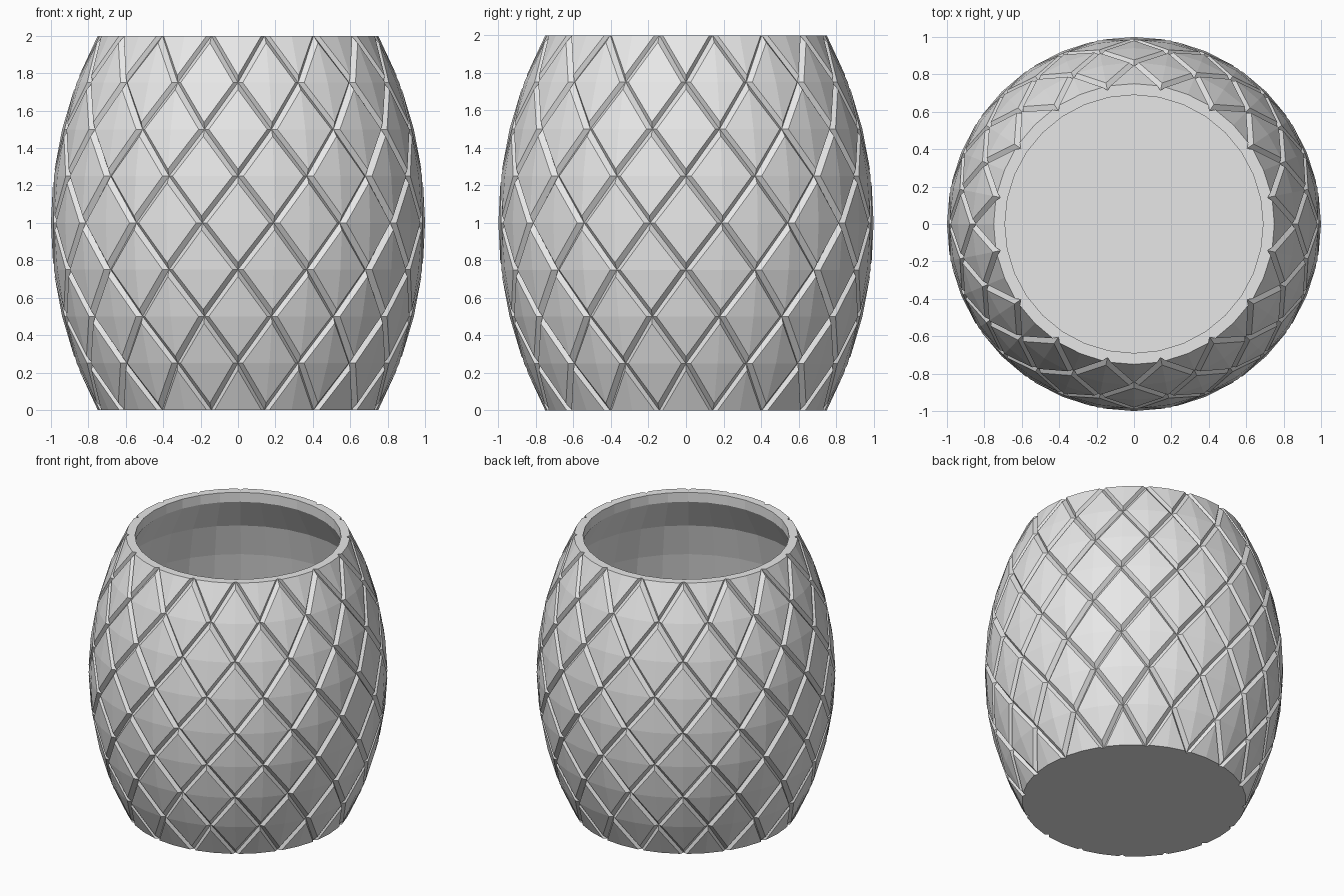
import bpy, bmesh
from math import pi, sin, cos, sqrt

cube = bpy.data.objects.get("Cube")
if cube:
    bpy.data.objects.remove(cube, do_unlink=True)

COUNT = 16            # diamonds around
ROWS = 8              # half-diamond rows
STEP = pi / COUNT     # half width of a diamond, as an angle
RISE = 2 / ROWS       # half height of a diamond
INSET = 0.85          # raised panel size within its cell
DEPTH = 0.022         # groove depth


def barrel(z):
    """Outer radius of the barrel at a height."""
    return sqrt(2.125 ** 2 - (z - 1) ** 2) - 1.125


def point(bm, angle, z, drop=0.0):
    r = barrel(z) - drop
    return bm.verts.new((r * sin(angle), -r * cos(angle), z))


def diamond(bm, angle, z):
    """Folded panel with a sloping groove wall on each side, cut at the ends."""
    sides = [(1, 0), (0, 1), (-1, 0), (0, -1)]
    centre = point(bm, angle, z)
    inner, outer = {}, {}
    for s in sides:
        if -0.01 < z + s[1] * RISE < 2.01:
            inner[s] = point(bm, angle + s[0] * STEP * INSET, z + s[1] * RISE * INSET)
            outer[s] = point(bm, angle + s[0] * STEP, z + s[1] * RISE, DEPTH)
    for a, b in zip(sides, sides[1:] + sides[:1]):
        if a in inner and b in inner:
            bm.faces.new((centre, inner[a], inner[b]))
            bm.faces.new((inner[a], outer[a], outer[b], inner[b]))


def ring(bm, radius, z, n=32):
    return [bm.verts.new((radius * sin(2 * pi * i / n), -radius * cos(2 * pi * i / n), z))
            for i in range(n)]


bm = bmesh.new()

# Faceted outer wall
for row in range(ROWS + 1):
    for k in range(COUNT):
        diamond(bm, (2 * k + row % 2) * STEP, row * RISE)
bmesh.ops.remove_doubles(bm, verts=bm.verts[:], dist=0.0005)


def open_edges(z):
    return [e for e in bm.edges if e.is_boundary and all(abs(v.co.z - z) < 0.001 for v in e.verts)]


# Base and flat rim
base_edges, rim_edges = open_edges(0), open_edges(2)
bmesh.ops.contextual_create(bm, geom=base_edges)
lip = ring(bm, 0.69, 2)
lip_edges = [bm.edges.new((lip[i - 1], lip[i])) for i in range(len(lip))]
bmesh.ops.bridge_loops(bm, edges=rim_edges + lip_edges)

# Hollow inside and floor
previous = lip
for radius, z in [(0.69, 1.93), (0.83, 1.69), (0.89, 1.45), (0.93, 1.2),
                  (0.93, 0.8), (0.88, 0.5), (0.8, 0.27), (0.71, 0.07)]:
    current = ring(bm, radius, z)
    for i in range(len(current)):
        bm.faces.new((previous[i - 1], previous[i], current[i], current[i - 1]))
    previous = current
bm.faces.new(previous)

bmesh.ops.recalc_face_normals(bm, faces=bm.faces[:])
mesh = bpy.data.meshes.new("diamond_pot")
bm.to_mesh(mesh)
bm.free()
pot = bpy.data.objects.new("diamond_pot", mesh)
bpy.context.collection.objects.link(pot)

# Single pale grey finish
grey = bpy.data.materials.new("pale_grey")
grey.use_nodes = True
colour = (0.8, 0.8, 0.8, 1)
grey.diffuse_color = colour
grey.node_tree.nodes["Principled BSDF"].inputs["Base Color"].default_value = colour
mesh.materials.append(grey)
